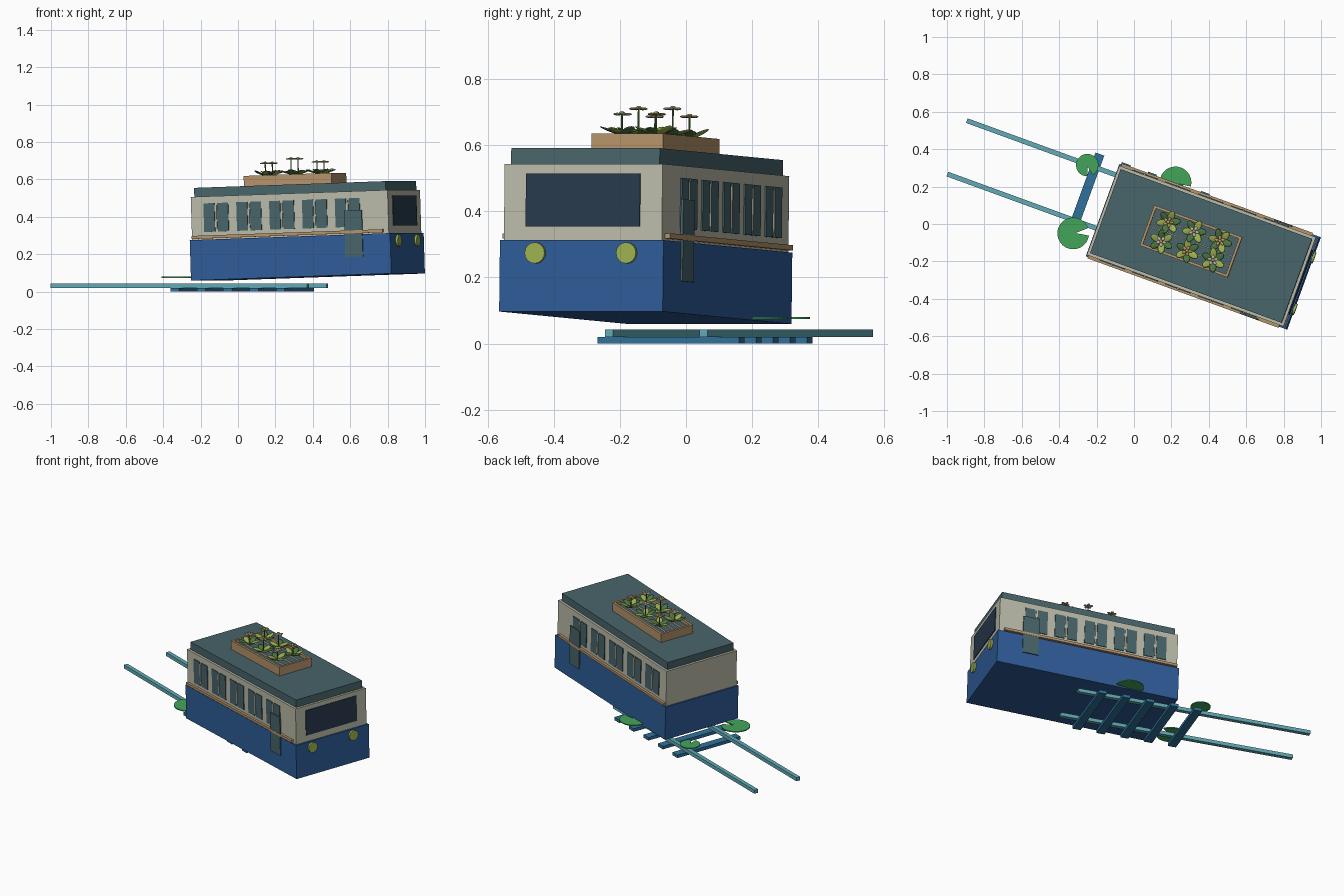
import bpy, bmesh, random
from math import radians, sin, cos, pi, tau
from mathutils import Matrix, Vector

random.seed(4)
cube = bpy.data.objects.get("Cube")
if cube:
    bpy.data.objects.remove(cube)


def material(name, r, g, b):
    lin = [((c / 255 + 0.055) / 1.055) ** 2.4 for c in (r, g, b)] + [1]
    m = bpy.data.materials.new(name)
    m.use_nodes = True
    m.diffuse_color = lin
    m.node_tree.nodes["Principled BSDF"].inputs["Base Color"].default_value = lin
    return m


BLUE = material("body blue", 46, 92, 152)
CREAM = material("cream", 186, 187, 169)
TEAL = material("roof teal", 72, 100, 106)
NAVY = material("windscreen navy", 40, 58, 76)
WOOD = material("wood", 181, 147, 106)
RAIL = material("rail aqua", 98, 170, 182)
TIE = material("sleeper blue", 46, 114, 156)
LILY = material("lily green", 68, 165, 90)
LIME = material("lime", 156, 176, 80)
LEAF = material("leaf green", 78, 118, 66)

# The track lies flat; the carriage shares its heading with its nose slightly up
yaw = Matrix.Rotation(radians(-20), 4, "Z")
TRACK = Matrix.Translation((-0.26, 0.16, 0)) @ yaw
TRAM = Matrix.Translation((0.374, -0.123, 0.078)) @ yaw @ Matrix.Rotation(radians(-1.9), 4, "Y")
ROOF_Z = 0.495


def finish(name, bm, mat, frame, smooth=False):
    bmesh.ops.recalc_face_normals(bm, faces=bm.faces)
    me = bpy.data.meshes.new(name)
    for f in bm.faces:
        f.smooth = smooth
    bm.to_mesh(me)
    bm.free()
    me.materials.append(mat)
    ob = bpy.data.objects.new(name, me)
    ob.matrix_world = frame
    bpy.context.collection.objects.link(ob)
    return ob


def box(name, mat, frame, x, y, z):
    """Box from (min, max) spans on each axis."""
    bm = bmesh.new()
    spans = (x, y, z)
    place = Matrix.Translation([(a + b) / 2 for a, b in spans])
    size = Matrix.Diagonal([b - a for a, b in spans] + [1])
    bmesh.ops.create_cube(bm, size=1, matrix=place @ size)
    return finish(name, bm, mat, frame)


def mid(c, size):
    return (c - size / 2, c + size / 2)


def cylinder(bm, r, depth, matrix, sides=16):
    bmesh.ops.create_cone(bm, cap_ends=True, segments=sides, radius1=r, radius2=r,
                          depth=depth, matrix=matrix)


# Carriage shell
box("lower_body", BLUE, TRAM, mid(0, 1.14), mid(0, 0.526), (0, 0.216))
box("upper_body", CREAM, TRAM, mid(0, 1.12), mid(0, 0.508), (0.216, 0.447))
box("roof", TEAL, TRAM, mid(0, 1.09), mid(0, 0.478), (0.447, ROOF_Z))
box("windscreen", NAVY, TRAM, mid(0.56, 0.009), mid(0, 0.367), (0.257, 0.418))

# Headlights
for side, label in ((-1, "right"), (1, "left")):
    bm = bmesh.new()
    turn = Matrix.Rotation(pi / 2, 4, "Y")
    cylinder(bm, 0.032, 0.024, Matrix.Translation((0.57, side * 0.147, 0.177)) @ turn)
    finish(label + "_headlight", bm, LIME, TRAM)

# Side windows, trim rails and hanging panels
for side, label in ((-1, "right"), (1, "left")):
    wall = side * 0.254
    for i in range(5):
        c = -0.418 + i * 0.187
        for end in (-1, 1):
            box(f"{label}_window_pane", TEAL, TRAM, mid(c + end * 0.039, 0.062),
                mid(wall, 0.009), (0.257, 0.41))
        box(f"{label}_window_mullion", CREAM, TRAM, mid(c, 0.009),
            mid(wall, 0.014), (0.27, 0.40))
    box(label + "_trim_rail", WOOD, TRAM, (-0.557, 0.53), mid(side * 0.26, 0.02), (0.222, 0.238))
    box(label + "_side_panel", TEAL, TRAM, mid(0.364, 0.1), mid(side * 0.265, 0.008), (0.097, 0.345))

# Planter box on the roof
PLANTER = TRAM @ Matrix.Translation((-0.058, 0.005, ROOF_Z))
LENGTH, WIDTH, HEIGHT, WALL = 0.5, 0.23, 0.056, 0.014
for s in (-1, 1):
    box("planter_long_side", WOOD, PLANTER, mid(0, LENGTH),
        mid(s * (WIDTH - WALL) / 2, WALL), (0, HEIGHT))
    box("planter_end", WOOD, PLANTER, mid(s * (LENGTH - WALL) / 2, WALL),
        mid(0, WIDTH - 2 * WALL), (0, HEIGHT))
box("planter_bed", TEAL, PLANTER, mid(0, LENGTH - 2 * WALL), mid(0, WIDTH - 2 * WALL), (0, 0.035))
for i in range(3):
    box("planter_slat", CREAM, PLANTER, mid(0, LENGTH - 2 * WALL),
        mid((i - 1) * 0.055, 0.007), (0.035, 0.046))


def ellipsoid(bm, matrix, size):
    bmesh.ops.create_uvsphere(bm, u_segments=12, v_segments=6, radius=1,
                              matrix=matrix @ Matrix.Diagonal(list(size) + [1]))


def plant(x, y, height, petal_mat, turn):
    at = PLANTER @ Matrix.Translation((x, y, HEIGHT - 0.01))
    # Broad leaves spread around the stem in two greens
    for mat, start in ((LIME, 0), (LEAF, pi / 3)):
        bm = bmesh.new()
        for k in range(3):
            a = turn + start + k * tau / 3
            lean = radians(random.uniform(-28, -12))
            m = (Matrix.Rotation(a, 4, "Z") @ Matrix.Translation((0.035, 0, 0.022))
                 @ Matrix.Rotation(lean, 4, "Y"))
            ellipsoid(bm, m, (0.033, 0.019, 0.004))
        finish("leaves", bm, mat, at, True)
    # Stem, petals and flower centre
    bm = bmesh.new()
    cylinder(bm, 0.003, height, Matrix.Translation((0, 0, height / 2)), 6)
    finish("stem", bm, LEAF, at)
    bm = bmesh.new()
    for k in range(5):
        m = Matrix.Rotation(turn + k * tau / 5, 4, "Z") @ Matrix.Translation((0.017, 0, height))
        ellipsoid(bm, m, (0.013, 0.009, 0.004))
    finish("petals", bm, petal_mat, at, True)
    bm = bmesh.new()
    ellipsoid(bm, Matrix.Translation((0, 0, height + 0.003)), (0.009, 0.009, 0.006))
    finish("flower_centre", bm, WOOD if petal_mat is CREAM else LIME, at, True)


for col, height in enumerate((0.074, 0.093, 0.072)):
    for row in (0, 1):
        petal = CREAM if (col + row) % 2 else WOOD
        plant((col - 1) * 0.147, 0.055 - row * 0.11, height, petal, random.uniform(0, tau))

# Rails and sleepers
for s in (-1, 1):
    box("rail", RAIL, TRACK, mid(0, 1.46), mid(s * 0.152, 0.026), (0.02, 0.043))
for i in range(5):
    box("sleeper", TIE, TRACK, mid(i * 0.15, 0.05), mid(0, 0.455), (0, 0.02))


# Notched lily pads
def lily_pad(x, y, r, notch):
    bm = bmesh.new()
    gap, n = 0.24, 24
    verts = [bm.verts.new((r * 0.15 * cos(notch), r * 0.15 * sin(notch), 0))]
    for i in range(n + 1):
        a = notch + gap + (tau - 2 * gap) * i / n
        verts.append(bm.verts.new((r * cos(a), r * sin(a), 0)))
    face = bm.faces.new(verts)
    top = bmesh.ops.extrude_face_region(bm, geom=[face])["geom"]
    bmesh.ops.translate(bm, vec=Vector((0, 0, 0.006)),
                        verts=[g for g in top if isinstance(g, bmesh.types.BMVert)])
    finish("lily_pad", bm, LILY, Matrix.Translation((x, y, 0.074)))


lily_pad(-0.25, 0.315, 0.06, -1.3)
lily_pad(-0.325, -0.05, 0.085, 0.1)
lily_pad(0.222, 0.222, 0.085, -0.5)
